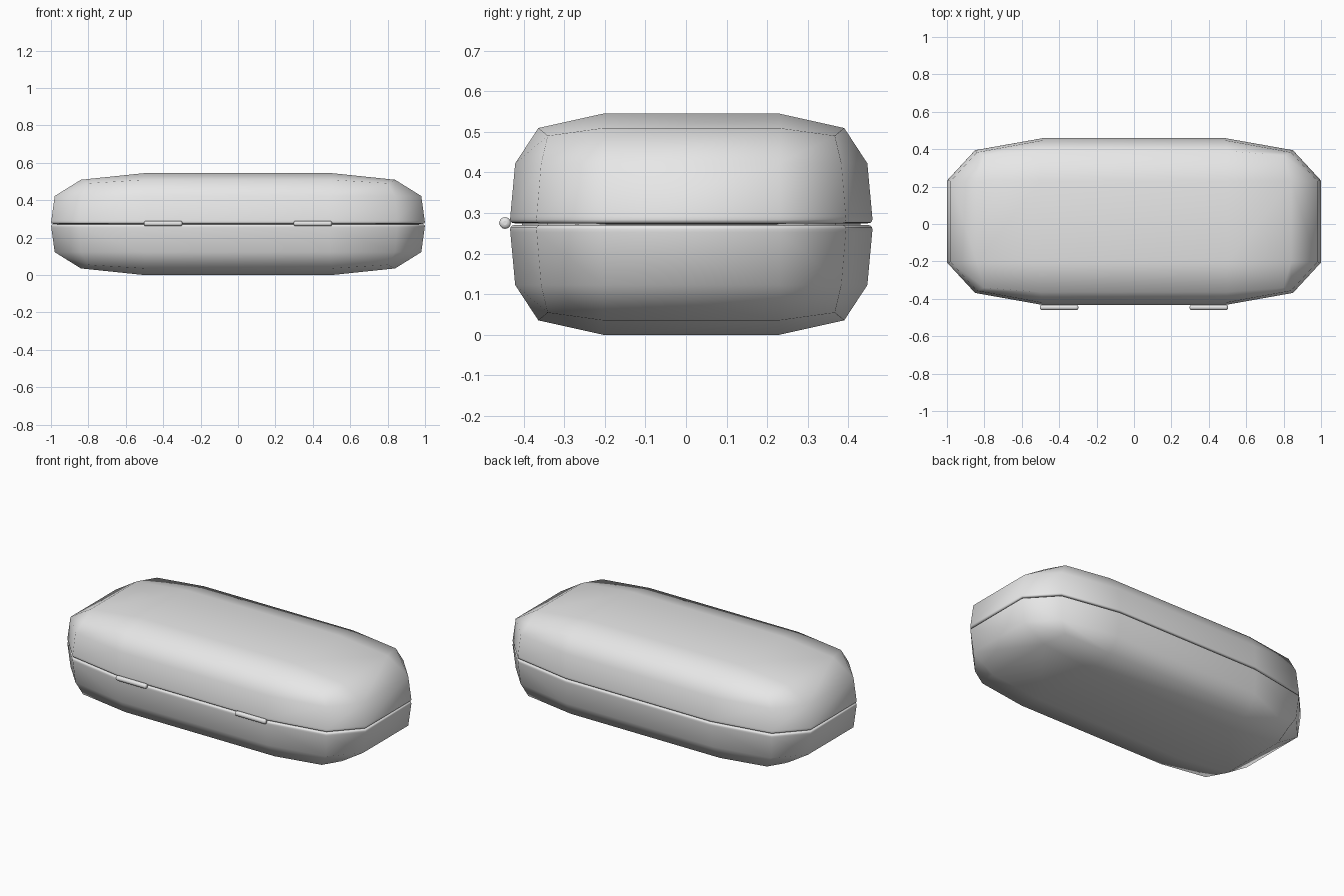
import bpy, bmesh, math

if "Cube" in bpy.data.objects:
    bpy.data.objects.remove(bpy.data.objects["Cube"])

SEAM, Y_MID = 0.2725, 0.013

grey = bpy.data.materials.new("light_grey")
grey.use_nodes = True
colour = (0.8, 0.8, 0.8, 1)
grey.diffuse_color = colour
grey.node_tree.nodes["Principled BSDF"].inputs["Base Color"].default_value = colour

QUADRANTS = [(1, 1), (-1, 1), (-1, -1), (1, -1)]


def finish(bm, name):
    """Turn a bmesh into a smooth grey object."""
    mesh = bpy.data.meshes.new(name)
    bm.to_mesh(mesh)
    bm.free()
    for face in mesh.polygons:
        face.use_smooth = True
    mesh.materials.append(grey)
    obj = bpy.data.objects.new(name, mesh)
    bpy.context.collection.objects.link(obj)
    return obj


def ring(bm, end, corner, side, up):
    """Twelve-point outline from one quadrant's end, corner and side points."""
    verts = []
    for i, (sx, sy) in enumerate(QUADRANTS):
        points = [end, corner, side]
        if i % 2:
            points.reverse()
        for x, y, z in points:
            verts.append(bm.verts.new((sx * x, Y_MID + sy * y, SEAM + up * z)))
    return verts


def bridge(bm, low, high):
    n = len(low)
    for i in range(n):
        j = (i + 1) % n
        bm.faces.new((low[i], low[j], high[j], high[i]))


def flat(z, end, corner, side):
    return [(*p, z) for p in (end, corner, side)]


def shell(name, up):
    """Half of the case, from the seam out to its flat face."""
    bm = bmesh.new()
    levels = [
        flat(0.003, (1, 0.22), (0.85, 0.382), (0.485, 0.447)),
        flat(0.02, (0.998, 0.22), (0.85, 0.381), (0.485, 0.446)),
        flat(0.15, (0.98, 0.217), (0.84, 0.37), (0.49, 0.434)),
        [(0.84, 0.217, 0.237), (0.80, 0.354, 0.218), (0.5, 0.377, 0.237)],
    ]
    rings = [ring(bm, *level, up) for level in levels]
    for low, high in zip(rings, rings[1:]):
        bridge(bm, low, high)
    # flat face with its side and corner panels
    rim = rings[-1]
    cap = [bm.verts.new((sx * 0.5, Y_MID + sy * 0.217, SEAM + up * SEAM))
           for sx, sy in QUADRANTS]
    bm.faces.new(cap)
    for q in range(4):
        k = 3 * q
        bm.faces.new((cap[q], rim[k], rim[k + 1], rim[k + 2]))
        bm.faces.new((cap[q], rim[k + 2], rim[(k + 3) % 12], cap[(q + 1) % 4]))
    if up < 0:
        bmesh.ops.reverse_faces(bm, faces=bm.faces[:])
    obj = finish(bm, name)
    # wall thickness and rounded seam edge
    wall = obj.modifiers.new("wall", 'SOLIDIFY')
    wall.thickness, wall.offset = 0.03, -1
    edge = obj.modifiers.new("rounded_edge", 'BEVEL')
    edge.width, edge.segments = 0.009, 3
    edge.limit_method, edge.angle_limit = 'ANGLE', math.radians(70)


shell("upper_shell", 1)
shell("lower_shell", -1)

# inner lip closing the seam
bm = bmesh.new()
lip = [ring(bm, *flat(z, (0.968, 0.21), (0.832, 0.355), (0.48, 0.417)), 1)
       for z in (-0.03, 0.03)]
bridge(bm, *lip)
finish(bm, "inner_lip").modifiers.new("wall", 'SOLIDIFY').thickness = 0.01

# hinge barrels
for side, x in (("right", -0.4), ("left", 0.4)):
    bpy.ops.mesh.primitive_cylinder_add(
        vertices=12, radius=0.0145, depth=0.204,
        location=(x, -0.446, SEAM + 0.003), rotation=(0, math.pi / 2, 0))
    hinge = bpy.context.object
    hinge.name = side + "_hinge"
    hinge.data.materials.append(grey)
    bpy.ops.object.shade_smooth_by_angle(angle=math.radians(40))
    tip = hinge.modifiers.new("rounded_tip", 'BEVEL')
    tip.width, tip.segments = 0.009, 3
    tip.limit_method, tip.angle_limit = 'ANGLE', math.radians(60)
